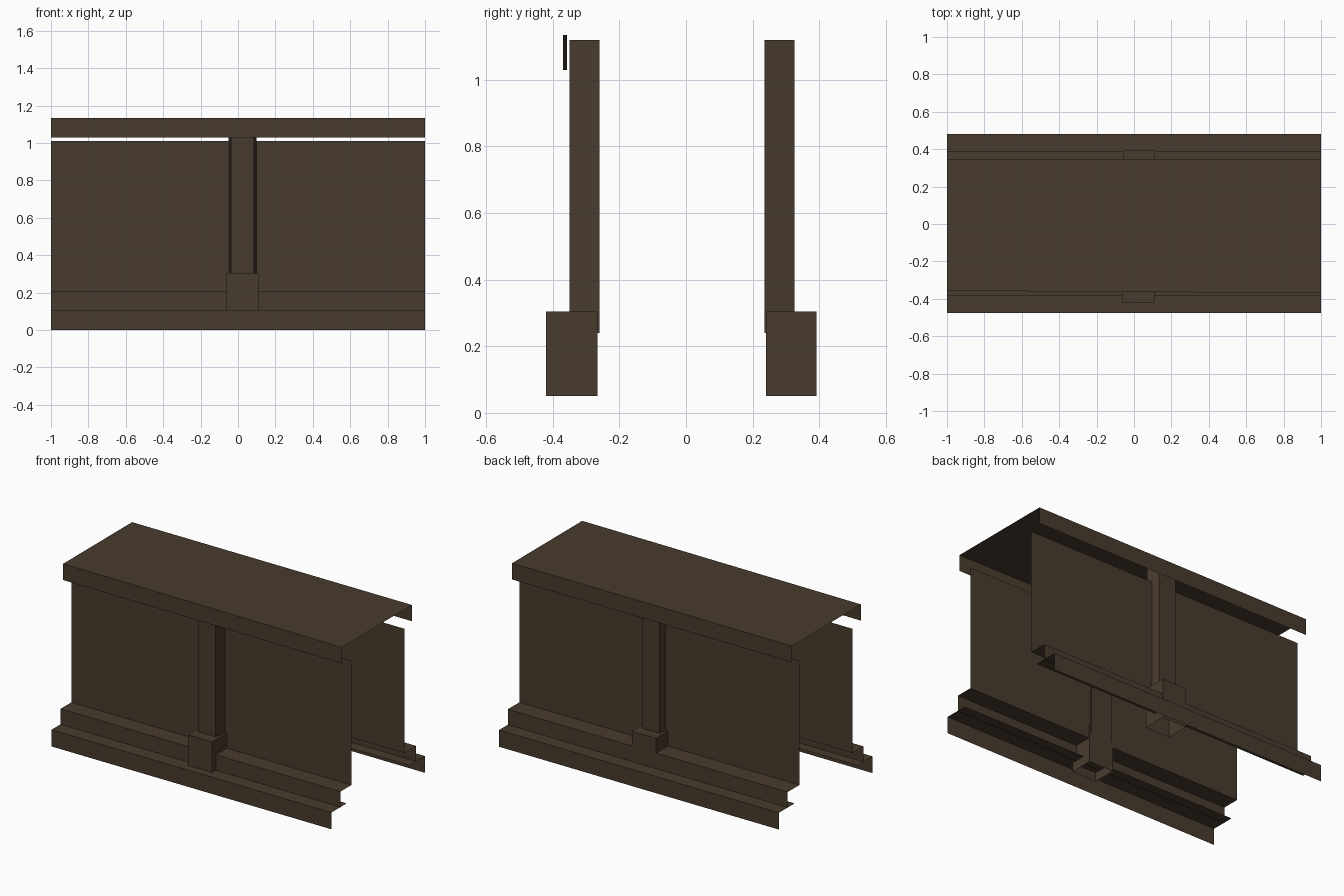
import bpy

if "Cube" in bpy.data.objects:
    bpy.data.objects.remove(bpy.data.objects["Cube"])

mat = bpy.data.materials.new("dark_brown_wood")
mat.diffuse_color = (0.066, 0.044, 0.027, 1)
mat.use_nodes = True
mat.node_tree.nodes["Principled BSDF"].inputs["Base Color"].default_value = mat.diffuse_color


def make(name, verts, faces):
    me = bpy.data.meshes.new(name)
    me.from_pydata(verts, [], faces)
    me.materials.append(mat)
    me.update()
    ob = bpy.data.objects.new(name, me)
    bpy.context.collection.objects.link(ob)
    return ob


def sheet(name, profile, flip=False):
    """Thin open sheet: (y at x=-1, y at x=1, z) profile stretched along x."""
    n = len(profile)
    verts = [(-1, a, z) for a, b, z in profile] + [(1, b, z) for a, b, z in profile]
    faces = []
    for i in range(n - 1):
        f = (i, n + i, n + i + 1, i + 1)
        faces.append(f[::-1] if flip else f)
    return make(name, verts, faces)


def post(name, outer, inner, z0, z1, s, outer_x, inner_x, top):
    """Hollow post, open below, with outer and inner widths that may differ."""
    ring = [(outer_x[0], outer), (outer_x[1], outer), (inner_x[1], inner), (inner_x[0], inner)]
    verts = [(x, y, z) for z in (z0, z1) for x, y in ring]
    faces = [(i, (i + 1) % 4, (i + 1) % 4 + 4, i + 4) for i in range(4)]
    if top:
        faces.append((4, 5, 6, 7))
    if s > 0:
        faces = [f[::-1] for f in faces]
    return make(name, verts, faces)


# top cap with hanging lips; its front edge runs slightly askew
sheet("top_cap", [(-0.357, -0.369, 1.03), (-0.357, -0.369, 1.135),
                  (0.347, 0.347, 1.135), (0.347, 0.347, 1.03)])

# side walls: outer base, inner step, tall panel, post and post foot
sides = {
    "front": (-1, 0.475, 0.383, -0.35, -0.26, -0.42, -0.266, (-0.065, 0.11)),
    "back": (1, 0.48, 0.39, 0.325, 0.236, 0.392, 0.24, (-0.06, 0.113)),
}
for side, (s, base, step, p_out, p_in, f_out, f_in, fx) in sides.items():
    def prof(pts):
        return [(s * y, s * y, z) for y, z in pts]
    flip = s > 0
    sheet(side + "_base_step", prof([(base, 0), (base, 0.108), (0.32, 0.108)]), flip)
    sheet(side + "_upper_step", prof([(step, 0.105), (step, 0.208), (0.271, 0.208)]), flip)
    sheet(side + "_wall_panel", prof([(0.271, 0.208), (0.271, 1.01)]), flip)
    post(side + "_post", p_out, p_in, 0.24, 1.12, s, (-0.037, 0.085), (-0.05, 0.1), True)
    post(side + "_post_foot", f_out, f_in, 0.05, 0.305, s, fx, fx, True)
